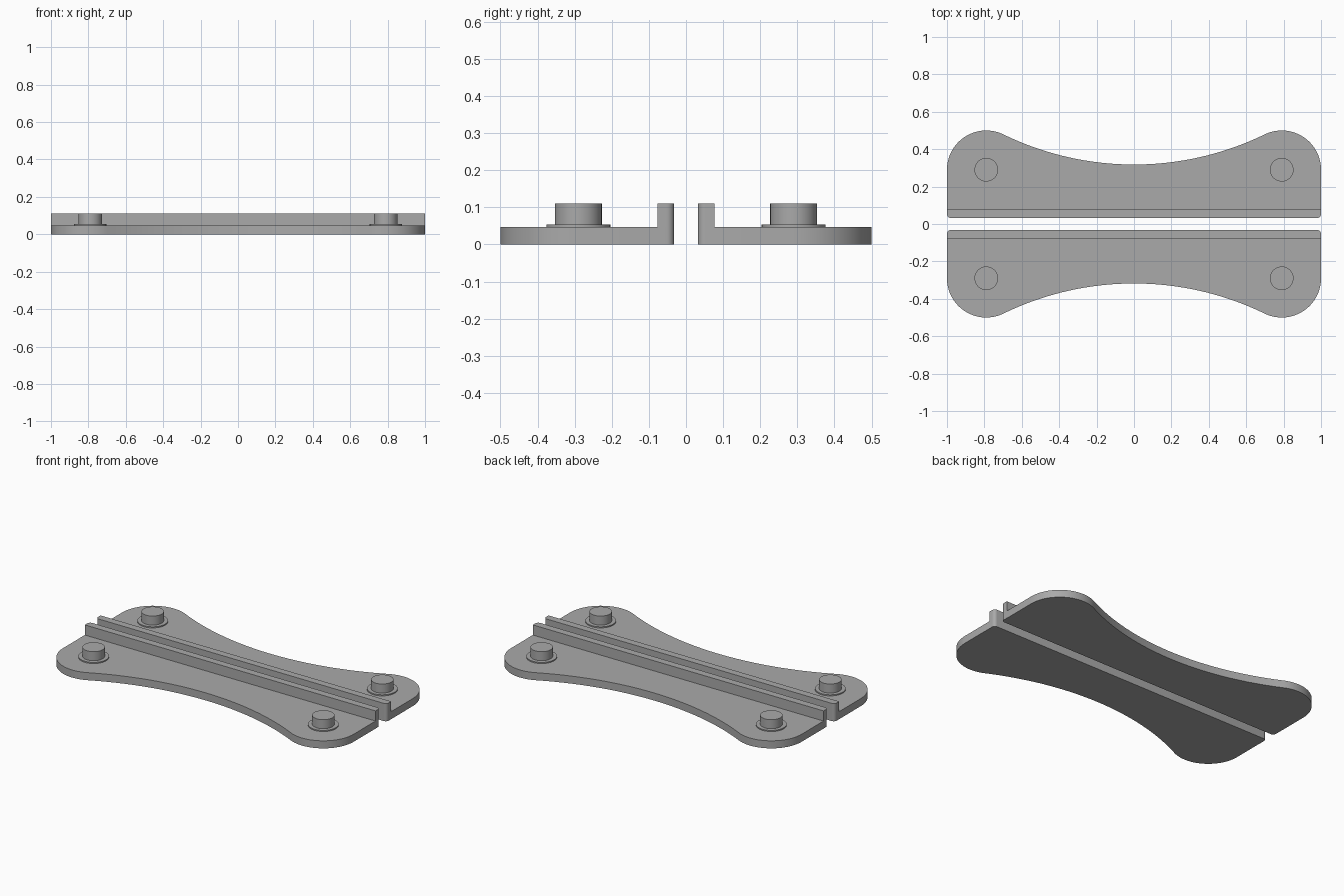
import bpy, bmesh
from math import sin, cos, pi, atan2, hypot

if "Cube" in bpy.data.objects:
    bpy.data.objects.remove(bpy.data.objects["Cube"])

grey = bpy.data.materials.new("plain grey")
grey.use_nodes = True
grey.diffuse_color = (0.4, 0.4, 0.4, 1)
grey.node_tree.nodes["Principled BSDF"].inputs["Base Color"].default_value = grey.diffuse_color

INNER, WALL_OUT = 0.032, 0.077          # upright wall, distances from the centre gap
PLATE_TOP, FLANGE_TOP, TOP = 0.047, 0.054, 0.11
PEG_X, PEG_Y, LOBE = 0.79, 0.29, 0.21   # peg centres and rounded lobe radius
WAIST, NICK = 0.318, 0.02               # narrowest edge and small corner radius


def arc(cx, cy, r, start, end, steps):
    return [(cx + r * cos(start + (end - start) * i / steps),
             cy + r * sin(start + (end - start) * i / steps)) for i in range(steps + 1)]


def prism(name, outline, z0, z1):
    """Extrude a closed outline from z0 to z1."""
    bm = bmesh.new()
    base = bm.faces.new([bm.verts.new((x, y, z0)) for x, y in outline])
    top = bmesh.ops.extrude_face_region(bm, geom=[base], use_keep_orig=True)["geom"]
    bmesh.ops.translate(bm, vec=(0, 0, z1 - z0),
                        verts=[v for v in top if isinstance(v, bmesh.types.BMVert)])
    bmesh.ops.recalc_face_normals(bm, faces=bm.faces)
    mesh = bpy.data.meshes.new(name)
    bm.to_mesh(mesh)
    bm.free()
    mesh.materials.append(grey)
    obj = bpy.data.objects.new(name, mesh)
    bpy.context.collection.objects.link(obj)
    bpy.ops.object.select_all(action="DESELECT")
    obj.select_set(True)
    bpy.context.view_layer.objects.active = obj
    bpy.ops.object.shade_smooth_by_angle(angle=pi / 6)


def both_ends(half):
    """Complete a right-hand half outline with its mirror image."""
    return half + [(-x, y) for x, y in reversed(half) if x > 1e-6]


# Concave waist arc tangent to both lobes
drop = WAIST - PEG_Y
waist_r = (PEG_X**2 + drop**2 - LOBE**2) / (2 * (LOBE - drop))
waist_y = WAIST + waist_r
tangent = atan2(waist_y - PEG_Y, -PEG_X)
nick = arc(1 - NICK, INNER + NICK, NICK, -pi / 2, 0, 6)
lobe = arc(PEG_X, PEG_Y, LOBE, 0, tangent, 32)
waist = arc(0, waist_y, waist_r, tangent - pi, -pi / 2, 24)
plate = both_ends(nick + lobe + waist[1:])
wall = both_ends(nick + [(1, WALL_OUT)])

for side, s in (("front", -1), ("back", 1)):
    def flip(points):
        return [(x, s * y) for x, y in points]

    prism(side + "_plate", flip(plate), 0, PLATE_TOP)
    prism(side + "_wall", flip(wall), PLATE_TOP, TOP)
    # Pegs standing on thin round flanges
    for hand, h in (("left", 1), ("right", -1)):
        for part, r, z0, z1 in (("flange", 0.086, PLATE_TOP, FLANGE_TOP),
                                ("peg", 0.063, FLANGE_TOP, TOP)):
            circle = arc(h * PEG_X, PEG_Y, r, 0, 2 * pi, 48)[:-1]
            prism(f"{side}_{hand}_{part}", flip(circle), z0, z1)
